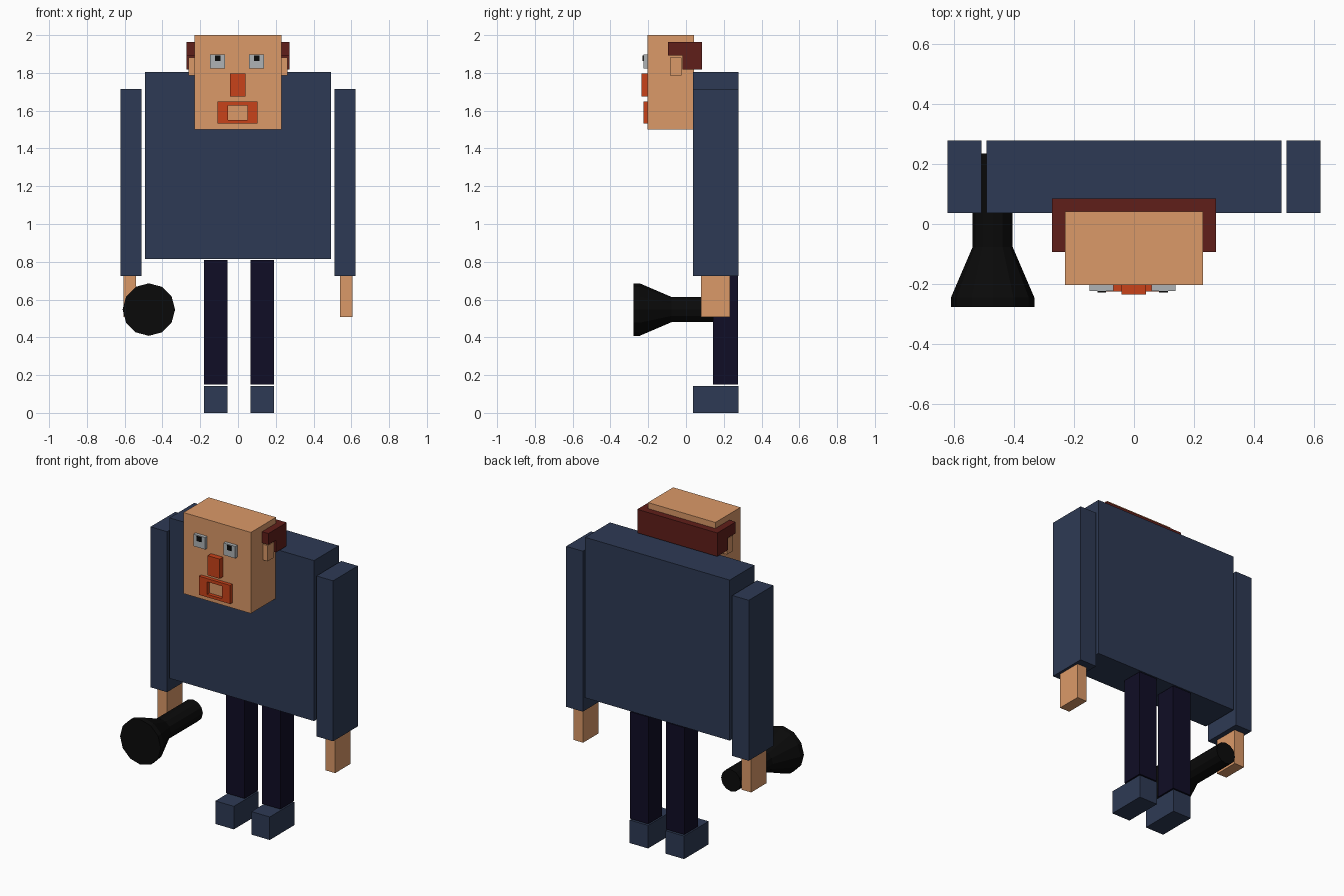
import bpy, bmesh, math
from mathutils import Matrix

if "Cube" in bpy.data.objects:
    bpy.data.objects.remove(bpy.data.objects["Cube"])


def material(name, rgb):
    m = bpy.data.materials.new(name)
    m.diffuse_color = (*rgb, 1)
    m.use_nodes = True
    m.node_tree.nodes["Principled BSDF"].inputs["Base Color"].default_value = m.diffuse_color
    return m


NAVY = material("navy_cloth", (0.027, 0.042, 0.089))
DARK = material("dark_trousers", (0.005, 0.004, 0.019))
SKIN = material("skin", (0.71, 0.32, 0.14))
HAIR = material("hair_brown", (0.117, 0.013, 0.010))
RED = material("red", (0.58, 0.054, 0.010))
EYE = material("eye_grey", (0.43, 0.45, 0.46))
BLACK = material("black", (0.003, 0.003, 0.003))


def finish(name, bm, mat):
    bmesh.ops.recalc_face_normals(bm, faces=bm.faces)
    me = bpy.data.meshes.new(name)
    bm.to_mesh(me)
    bm.free()
    me.materials.append(mat)
    ob = bpy.data.objects.new(name, me)
    bpy.context.collection.objects.link(ob)
    return ob


def box(name, x, y, z, mat):
    """Box from (min, max) ranges on each axis."""
    bm = bmesh.new()
    bmesh.ops.create_cube(bm, size=1)
    for v in bm.verts:
        for i, (lo, hi) in enumerate((x, y, z)):
            v.co[i] = lo if v.co[i] < 0 else hi
    return finish(name, bm, mat)


def extrude(bm, faces, offset):
    new = bmesh.ops.extrude_face_region(bm, geom=faces, use_keep_orig=True)["geom"]
    bmesh.ops.translate(bm, vec=offset,
                        verts=[g for g in new if isinstance(g, bmesh.types.BMVert)])


# Torso and head
box("torso", (-0.493, 0.493), (0.037, 0.278), (0.815, 1.805), NAVY)
box("head", (-0.23, 0.23), (-0.203, 0.042), (1.5, 2.0), SKIN)

# Arms, hands and ears, mirrored left to right
for side, s in (("left", -1), ("right", 1)):
    def span(a, b):
        return tuple(sorted((s * a, s * b)))
    box(side + "_arm", span(0.51, 0.623), (0.037, 0.278), (0.725, 1.715), NAVY)
    box(side + "_hand", span(0.54, 0.607), (0.08, 0.232), (0.508, 0.725), SKIN)
    box(side + "_ear", span(0.23, 0.262), (-0.085, -0.025), (1.785, 1.882), SKIN)

    # Side hair: stepped profile over the ear
    bm = bmesh.new()
    pts = [(-0.094, 1.963), (0.085, 1.963), (0.085, 1.818),
           (-0.018, 1.818), (-0.018, 1.893), (-0.094, 1.893)]
    f = bm.faces.new([bm.verts.new((s * 0.23, y, z)) for y, z in pts])
    extrude(bm, [f], (s * 0.043, 0, 0))
    finish(side + "_side_hair", bm, HAIR)
box("back_hair", (-0.23, 0.23), (0.042, 0.085), (1.818, 1.963), HAIR)

# Legs and shoes (set slightly off centre)
for side, x in (("left", (-0.181, -0.055)), ("right", (0.065, 0.19))):
    box(side + "_leg", x, (0.143, 0.275), (0.15, 0.81), DARK)
    box(side + "_shoe", x, (0.038, 0.277), (0.0, 0.142), NAVY)

# Eyes and pupils
for side, x in (("left", -0.148), ("right", 0.058)):
    box(side + "_eye", (x, x + 0.08), (-0.224, -0.203), (1.823, 1.897), EYE)
    box(side + "_pupil", (x + 0.026, x + 0.055), (-0.229, -0.222), (1.863, 1.892), BLACK)

# Nose
box("nose", (-0.042, 0.04), (-0.236, -0.203), (1.676, 1.797), RED)

# Mouth: rectangular ring
bm = bmesh.new()


def corners(x0, x1, z0, z1):
    return [bm.verts.new((x, -0.203, z)) for x, z in
            ((x0, z0), (x1, z0), (x1, z1), (x0, z1))]


outer = corners(-0.109, 0.104, 1.533, 1.648)
inner = corners(-0.053, 0.05, 1.551, 1.628)
ring = [bm.faces.new((outer[i], outer[(i + 1) % 4], inner[(i + 1) % 4], inner[i]))
        for i in range(4)]
extrude(bm, ring, (0, -0.022, 0))
finish("mouth", bm, RED)

# Flashlight: 12-sided turned profile along y, given as (y, radius)
bm = bmesh.new()
N = 12
rings = []
for y, r in ((-0.277, 0.139), (-0.245, 0.139), (-0.077, 0.067), (0.236, 0.067)):
    rings.append([bm.verts.new((-0.472 + r * math.cos(2 * math.pi * i / N), y,
                                0.547 + r * math.sin(2 * math.pi * i / N)))
                  for i in range(N)])
for a, b in zip(rings, rings[1:]):
    for i in range(N):
        j = (i + 1) % N
        bm.faces.new((a[i], a[j], b[j], b[i]))
bm.faces.new(rings[0])
bm.faces.new(rings[-1])
finish("flashlight", bm, BLACK)
